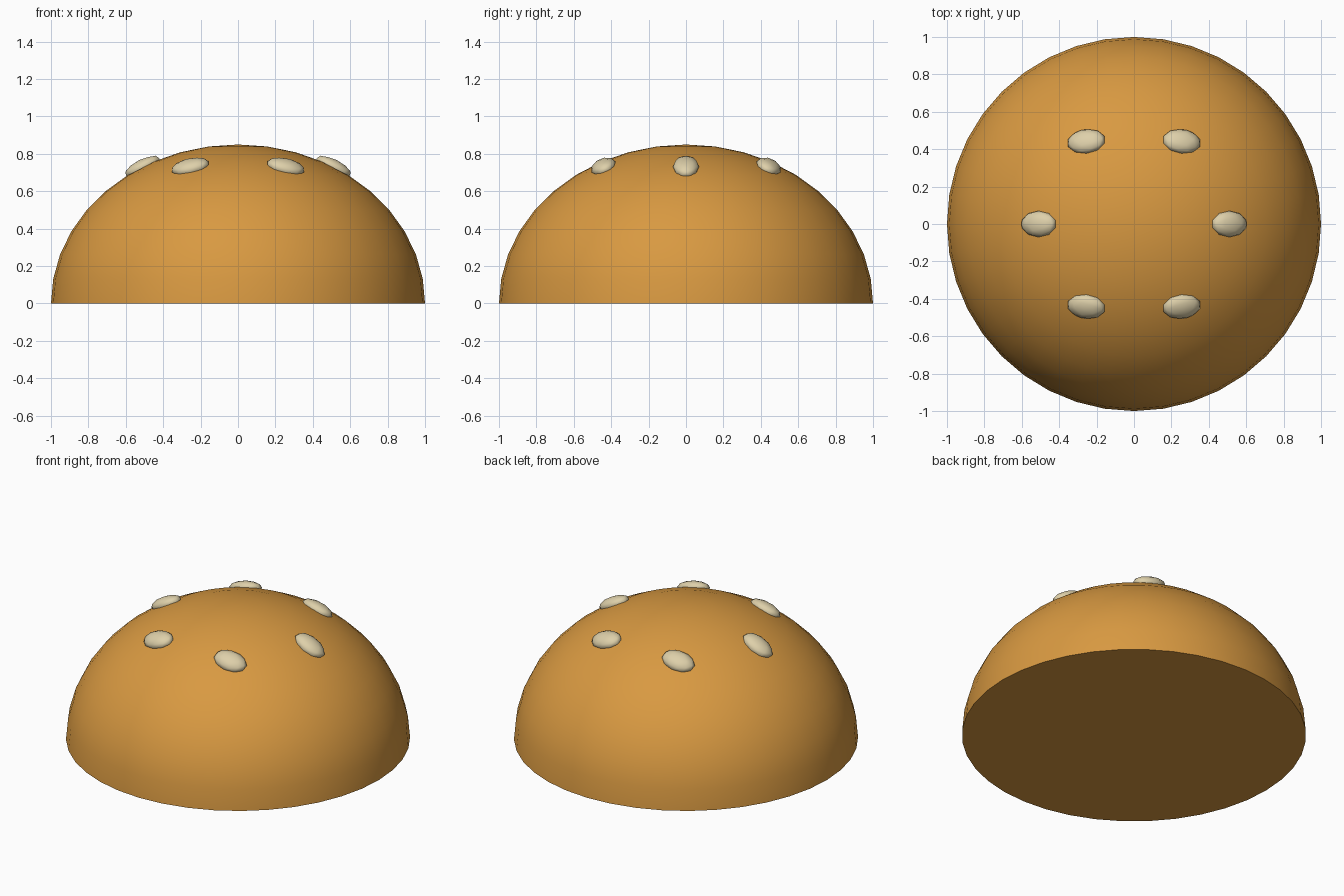
import bpy, bmesh, math
from mathutils import Matrix, Vector

cube = bpy.data.objects.get("Cube")
if cube:
    bpy.data.objects.remove(cube, do_unlink=True)

HEIGHT = 0.85        # dome height, its radius is 1
SEED_RING = 0.51     # distance of the seeds from the axis


def make_material(name, rgb):
    mat = bpy.data.materials.new(name)
    mat.use_nodes = True
    color = (*rgb, 1.0)
    mat.diffuse_color = color
    mat.node_tree.nodes["Principled BSDF"].inputs["Base Color"].default_value = color
    return mat


def add_object(name, bm, mat):
    mesh = bpy.data.meshes.new(name)
    bm.to_mesh(mesh)
    bm.free()
    mesh.materials.append(mat)
    obj = bpy.data.objects.new(name, mesh)
    bpy.context.collection.objects.link(obj)
    return obj


crust = make_material("golden crust", (0.69, 0.32, 0.053))
cream = make_material("cream seed", (0.73, 0.63, 0.40))

# Bun: upper half of a squashed sphere with a flat closed base
bm = bmesh.new()
bmesh.ops.create_uvsphere(bm, u_segments=40, v_segments=20, radius=1)
below = [v for v in bm.verts if v.co.z < -0.01]
bmesh.ops.delete(bm, geom=below, context="VERTS")
rim = [e for e in bm.edges if e.is_boundary]
bmesh.ops.contextual_create(bm, geom=rim)
bmesh.ops.scale(bm, vec=(1, 1, HEIGHT), verts=bm.verts)
bmesh.ops.recalc_face_normals(bm, faces=bm.faces)
bun = add_object("bun_top", bm, crust)
bpy.ops.object.select_all(action="DESELECT")
bun.select_set(True)
bpy.context.view_layer.objects.active = bun
bpy.ops.object.shade_smooth_by_angle(angle=math.radians(40))

# Seeds: six flattened ovals lying on the dome, long axis along x
for i in range(6):
    angle = i * math.tau / 6
    x, y = SEED_RING * math.cos(angle), SEED_RING * math.sin(angle)
    z = HEIGHT * math.sqrt(1 - SEED_RING ** 2)
    normal = Vector((x, y, z / HEIGHT ** 2)).normalized()
    outward = Vector((math.copysign(1, x), 0, 0))
    long_axis = (outward - normal * outward.dot(normal)).normalized()
    side = normal.cross(long_axis)
    turn = Matrix((long_axis, side, normal)).transposed().to_4x4()
    bm = bmesh.new()
    bmesh.ops.create_icosphere(bm, subdivisions=2, radius=1)
    place = Matrix.Translation((x, y, z)) @ turn @ Matrix.Diagonal((0.105, 0.07, 0.04, 1))
    bmesh.ops.transform(bm, matrix=place, verts=bm.verts)
    for face in bm.faces:
        face.smooth = True
    add_object(f"seed_{i + 1}", bm, cream)
